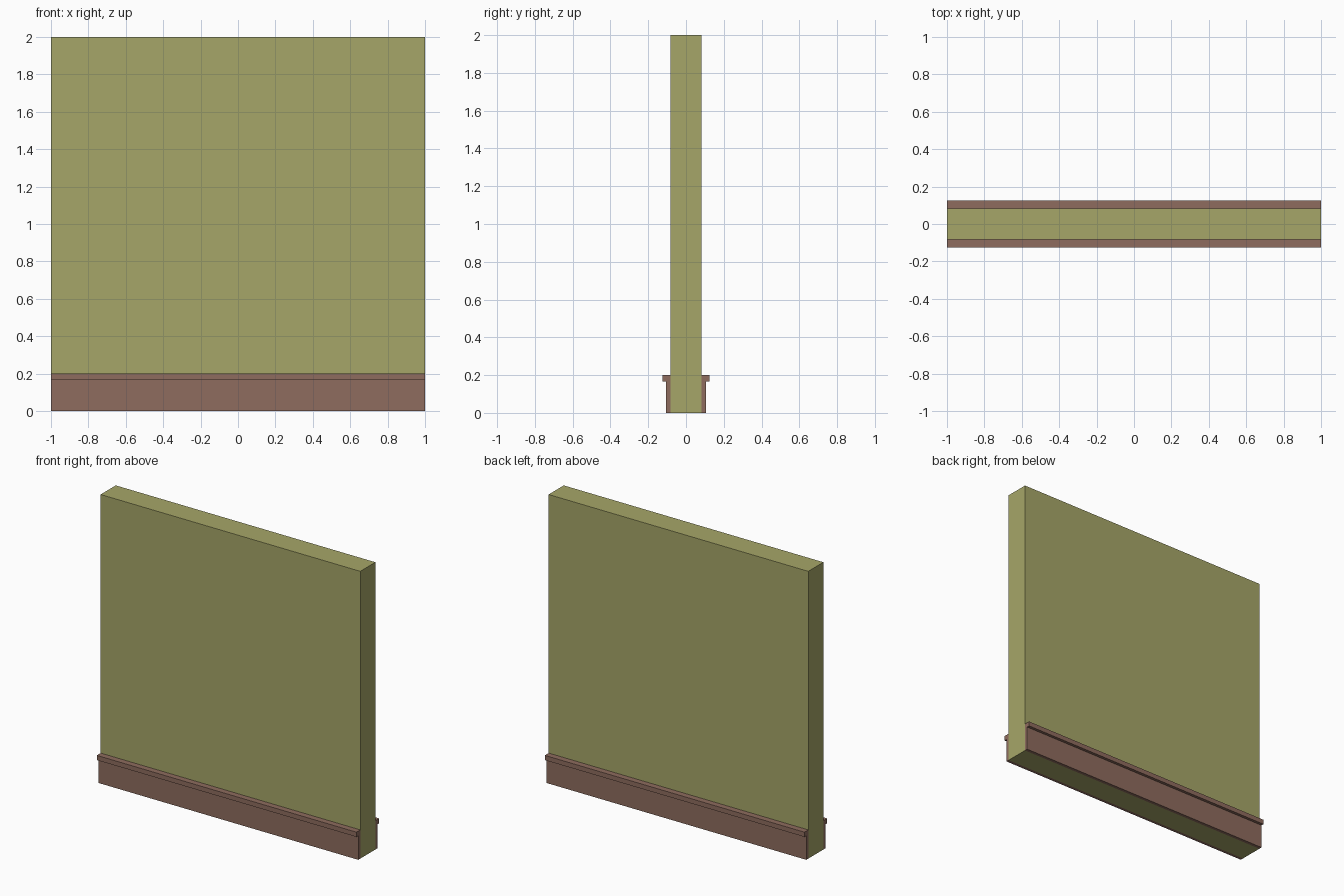
import bpy

if "Cube" in bpy.data.objects:
    bpy.data.objects.remove(bpy.data.objects["Cube"])


def material(name, rgb):
    m = bpy.data.materials.new(name)
    m.diffuse_color = (*rgb, 1.0)
    m.use_nodes = True
    m.node_tree.nodes["Principled BSDF"].inputs["Base Color"].default_value = m.diffuse_color
    return m


def extrude_profile(name, profile, mat, half_length=1.0):
    """Extrude a closed (y, z) profile, counter-clockwise seen from +x, along x."""
    n = len(profile)
    verts = [(x, y, z) for x in (-half_length, half_length) for y, z in profile]
    faces = [tuple(reversed(range(n))), tuple(range(n, 2 * n))]
    faces += [(i, (i + 1) % n, n + (i + 1) % n, n + i) for i in range(n)]
    mesh = bpy.data.meshes.new(name)
    mesh.from_pydata(verts, [], faces)
    mesh.materials.append(mat)
    obj = bpy.data.objects.new(name, mesh)
    bpy.context.collection.objects.link(obj)
    return obj


olive = material("olive_wall_paint", (0.381, 0.381, 0.138))
brown = material("brown_trim", (0.271, 0.150, 0.112))

WALL, BOARD, CAP = 0.083, 0.105, 0.125   # half depths
CAP_Z, TOP_Z = 0.167, 0.2                # trim heights

# Wall panel
extrude_profile("wall", [(-WALL, 0), (WALL, 0), (WALL, 2), (-WALL, 2)], olive)

# Baseboards with an overhanging cap, one on each side
trim = [(WALL, 0), (BOARD, 0), (BOARD, CAP_Z), (CAP, CAP_Z), (CAP, TOP_Z), (WALL, TOP_Z)]
extrude_profile("back_baseboard", trim, brown)
extrude_profile("front_baseboard", [(-y, z) for y, z in reversed(trim)], brown)
